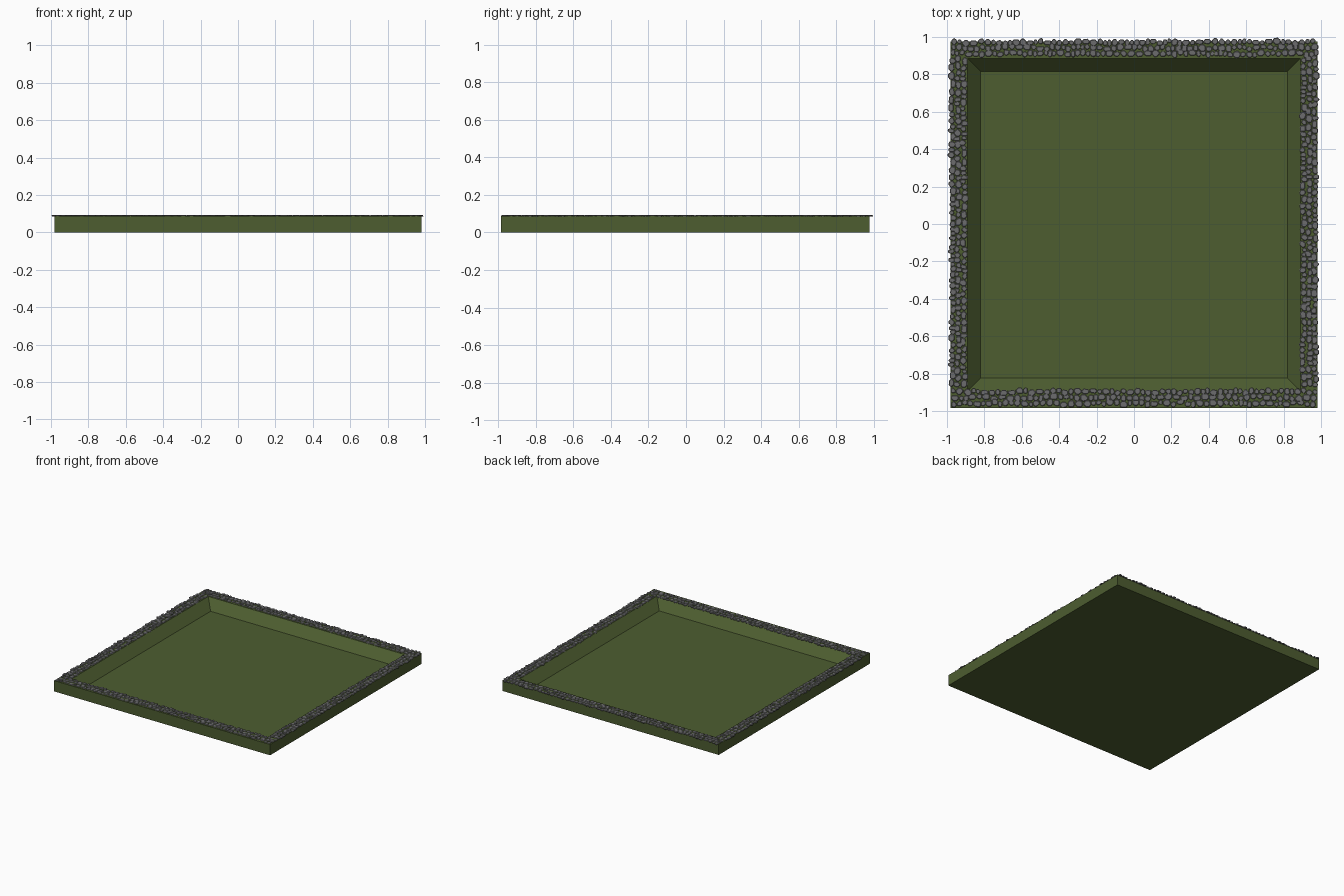
import bpy, bmesh, math, random
from mathutils import Vector

if "Cube" in bpy.data.objects:
    bpy.data.objects.remove(bpy.data.objects["Cube"])

random.seed(7)

def material(name, col):
    m = bpy.data.materials.new(name)
    m.diffuse_color = (*col, 1)
    m.use_nodes = True
    m.node_tree.nodes["Principled BSDF"].inputs["Base Color"].default_value = m.diffuse_color
    return m

def finish(bm, name, mat):
    bmesh.ops.recalc_face_normals(bm, faces=bm.faces)
    me = bpy.data.meshes.new(name)
    bm.to_mesh(me)
    bm.free()
    ob = bpy.data.objects.new(name, me)
    bpy.context.collection.objects.link(ob)
    me.materials.append(mat)
    return ob

grass = material("grass_green", (0.075, 0.11, 0.03))
stone = material("stone_grey", (0.15, 0.15, 0.155))

CY = -0.004      # the slab sits slightly forward of the stones
TOP = 0.088

# Sunken tray: square loops from the underside up, over the rim, down to the floor
bm = bmesh.new()
loops = []
for half, z in [(0.98, 0), (0.98, TOP), (0.89, TOP), (0.82, 0.012)]:
    loops.append([bm.verts.new((sx * half, sy * half + CY, z))
                  for sx, sy in [(-1, -1), (1, -1), (1, 1), (-1, 1)]])
for a, b in zip(loops, loops[1:]):
    for i in range(4):
        j = (i + 1) % 4
        bm.faces.new((a[i], a[j], b[j], b[i]))
bm.faces.new(loops[0][::-1])
bm.faces.new(loops[-1])
finish(bm, "grass_tray", grass)

# Flat rounded stones
def add_stone(bm, x, y, w, d, z):
    """Thin cobble: rectangle with cut corners and a chamfered top."""
    rings = []
    cut = [random.uniform(0.2, 0.45) for _ in range(4)]
    corners = [(-1, -1), (1, -1), (1, 1), (-1, 1)]
    outline = []
    for i, (sx, sy) in enumerate(corners):
        c = min(w, d) * cut[i]
        p, q = (sx * w / 2, sy * (d / 2 - c)), (sx * (w / 2 - c), sy * d / 2)
        outline += [p, q] if i % 2 == 0 else [q, p]
    turn = random.uniform(-0.12, 0.12)
    cs, sn = math.cos(turn), math.sin(turn)
    for s, h in [(0.85, 0.084), (1.0, z - 0.003), (0.82, z)]:
        rings.append([bm.verts.new((x + s * (px * cs - py * sn),
                                    y + s * (px * sn + py * cs), h))
                      for px, py in outline])
    for a, b in zip(rings, rings[1:]):
        for i in range(8):
            j = (i + 1) % 8
            bm.faces.new((a[i], a[j], b[j], b[i]))
    bm.faces.new(rings[0][::-1])
    bm.faces.new(rings[-1])

# Each border strip is paved in rows of stones with mixed lengths and directions
def pave(name, horizontal, centre, start, end, rows=3, pitch=0.031):
    bm = bmesh.new()
    for r in range(rows):
        t = start + random.uniform(0, 0.012)
        while t < end - 0.012:
            length = min(random.choice([0.022, 0.028, 0.034, 0.042]), end - t + 0.006)
            across = random.uniform(0.024, 0.038)
            off = centre + (r - (rows - 1) / 2) * pitch + random.uniform(-0.007, 0.007)
            mid = t + length / 2
            z = random.uniform(0.0905, 0.094)
            if horizontal:
                add_stone(bm, mid, off, length, across, z)
            else:
                add_stone(bm, off, mid, across, length, z)
            t += length + random.uniform(-0.001, 0.003)
    return finish(bm, name, stone)

pave("stones_front", True, -0.928, -0.98, 0.975)
pave("stones_back", True, 0.942, -0.98, 0.98)
pave("stones_left", False, -0.941, -0.88, 0.895)
pave("stones_right", False, 0.937, -0.88, 0.895)
